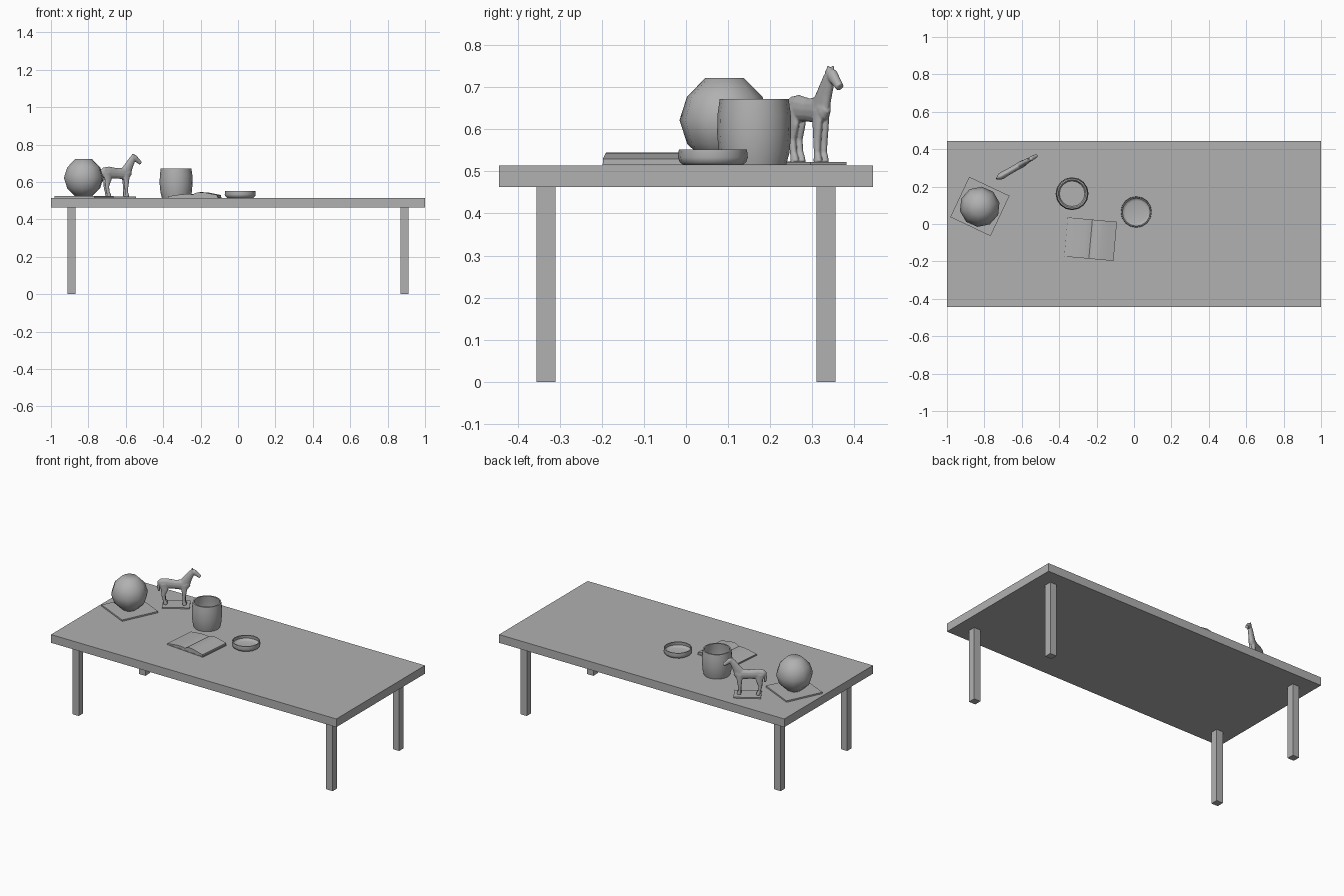
import bpy, bmesh, math
from mathutils import Vector

TOP = 0.515  # height of the table surface
GREY = bpy.data.materials.new("dark_grey")
GREY.diffuse_color = (0.44, 0.44, 0.44, 1)


def finish(bm, name, loc=(0, 0, 0), rot=0.0, smooth=None):
    bmesh.ops.recalc_face_normals(bm, faces=bm.faces)
    me = bpy.data.meshes.new(name)
    bm.to_mesh(me)
    bm.free()
    me.materials.append(GREY)
    ob = bpy.data.objects.new(name, me)
    bpy.context.collection.objects.link(ob)
    ob.location = loc
    ob.rotation_euler.z = rot
    if smooth is not None:
        bpy.ops.object.select_all(action='DESELECT')
        ob.select_set(True)
        bpy.context.view_layer.objects.active = ob
        bpy.ops.object.shade_smooth_by_angle(angle=math.radians(smooth))
    return ob


def box(name, size, loc, rot=0.0):
    bm = bmesh.new()
    bmesh.ops.create_cube(bm, size=1)
    bmesh.ops.scale(bm, vec=size, verts=bm.verts)
    return finish(bm, name, loc, rot)


def skin(bm, rings):
    """Bridge rings of points and cap both ends."""
    rings = [[bm.verts.new(p) for p in ring] for ring in rings]
    n = len(rings[0])
    for a, b in zip(rings, rings[1:]):
        for i in range(n):
            j = (i + 1) % n
            bm.faces.new((a[i], a[j], b[j], b[i]))
    bm.faces.new(rings[0])
    bm.faces.new(rings[-1])


def lathe(name, profile, sides, loc, rot=0.0, smooth=40):
    bm = bmesh.new()
    angles = [2 * math.pi * i / sides for i in range(sides)]
    skin(bm, [[(r * math.cos(a), r * math.sin(a), z) for a in angles]
              for r, z in profile])
    return finish(bm, name, loc, rot, smooth)


def limb(bm, pts, v=0.0, sides=12):
    """Loft ellipses along a path of (u, z, side radius, in-plane radius)."""
    rings = []
    for i, (u, z, rs, rp) in enumerate(pts):
        a, b = pts[max(i - 1, 0)], pts[min(i + 1, len(pts) - 1)]
        t = Vector((b[0] - a[0], 0, b[1] - a[1])).normalized()
        n = Vector((-t.z, 0, t.x))
        ring = []
        for k in range(sides):
            w = 2 * math.pi * k / sides
            ring.append(Vector((u, v, z)) + n * rp * math.cos(w)
                        + Vector((0, rs * math.sin(w), 0)))
        rings.append(ring)
    skin(bm, rings)


# Table
box("table_top", (2, 0.888, 0.052), (0, 0, 0.4885))
for sx, xn in ((-1, "left"), (1, "right")):
    for sy, yn in ((-1, "front"), (1, "back")):
        box(f"{yn}_{xn}_leg", (0.045, 0.045, 0.464),
            (sx * 0.89, sy * 0.333, 0.232))

# Ball ornament on a square plate
box("ball_plate", (0.238, 0.238, 0.009), (-0.824, 0.094, TOP + 0.0045), -0.44)
lathe("ball", [(0.046, 0.523), (0.09, 0.566), (0.108, 0.622), (0.09, 0.678),
               (0.046, 0.722)], 10, (-0.825, 0.092, 0), -0.42, 60)

# Pot and shallow dish
lathe("pot", [(0.076, 0), (0.084, 0.03), (0.088, 0.075), (0.087, 0.12),
              (0.082, 0.157), (0.074, 0.157), (0.079, 0.12), (0.08, 0.075),
              (0.076, 0.03), (0.068, 0.012)], 16, (-0.331, 0.162, TOP))
lathe("dish", [(0.07, 0), (0.079, 0.007), (0.083, 0.018), (0.081, 0.037),
               (0.075, 0.037), (0.077, 0.018), (0.071, 0.01), (0.06, 0.007)],
      16, (0.012, 0.064, TOP))

# Open book: arched page blocks on a thin cover
BOOK, BROT = (-0.232, -0.081, TOP), -0.09
box("book_cover", (0.268, 0.212, 0.004), (BOOK[0], BOOK[1], TOP + 0.002), BROT)
pages = [(-0.132, 0.004), (-0.132, 0.008), (-0.1, 0.013), (-0.065, 0.018),
         (-0.03, 0.02), (-0.01, 0.019), (0, 0.017), (0.01, 0.024),
         (0.03, 0.03), (0.06, 0.029), (0.095, 0.022), (0.132, 0.015),
         (0.132, 0.004)]
bm = bmesh.new()
skin(bm, [[(x, y, z) for x, z in pages] for y in (-0.105, 0.105)])
finish(bm, "book_pages", BOOK, BROT, 40)

# Horse figurine, modelled along +x then turned
HROT = math.radians(30)
HLOC = (-0.64, 0.297, 0)
box("horse_plate", (0.158, 0.1, 0.007), (HLOC[0], HLOC[1], TOP + 0.0035),
    math.radians(32))
bm = bmesh.new()
limb(bm, [(-0.102, 0.652, 0.011, 0.015), (-0.092, 0.652, 0.016, 0.026),
          (-0.06, 0.65, 0.018, 0.032), (-0.01, 0.646, 0.017, 0.028),
          (0.035, 0.645, 0.018, 0.032), (0.063, 0.65, 0.017, 0.027),
          (0.076, 0.655, 0.01, 0.015)])
limb(bm, [(0.045, 0.65, 0.017, 0.034), (0.068, 0.69, 0.015, 0.024),
          (0.086, 0.72, 0.013, 0.019), (0.097, 0.737, 0.01, 0.012)])
limb(bm, [(0.083, 0.738, 0.01, 0.011), (0.102, 0.728, 0.013, 0.016),
          (0.122, 0.712, 0.011, 0.012), (0.138, 0.7, 0.01, 0.01)])
limb(bm, [(-0.09, 0.672, 0.006, 0.006), (-0.101, 0.66, 0.007, 0.008),
          (-0.104, 0.625, 0.007, 0.008), (-0.1, 0.6, 0.005, 0.006)])
for s in (-1, 1):
    limb(bm, [(0.09, 0.735, 0.005, 0.006), (0.094, 0.752, 0.003, 0.003)],
         s * 0.006)
    limb(bm, [(-0.072, 0.65, 0.01, 0.028), (-0.068, 0.61, 0.01, 0.02),
              (-0.074, 0.575, 0.009, 0.011), (-0.068, 0.545, 0.008, 0.009),
              (-0.064, 0.535, 0.009, 0.011), (-0.061, 0.521, 0.01, 0.013)],
         s * 0.009)
    limb(bm, [(0.045, 0.645, 0.01, 0.023), (0.046, 0.605, 0.01, 0.015),
              (0.045, 0.57, 0.009, 0.01), (0.045, 0.545, 0.008, 0.009),
              (0.047, 0.535, 0.009, 0.011), (0.049, 0.521, 0.01, 0.013)],
         s * 0.009)
horse = finish(bm, "horse", HLOC, HROT)
remesh = horse.modifiers.new("blend", 'REMESH')
remesh.mode = 'VOXEL'
remesh.voxel_size = 0.003
remesh.use_smooth_shade = True
relax = horse.modifiers.new("relax", 'SMOOTH')
relax.factor = 0.5
relax.iterations = 3
